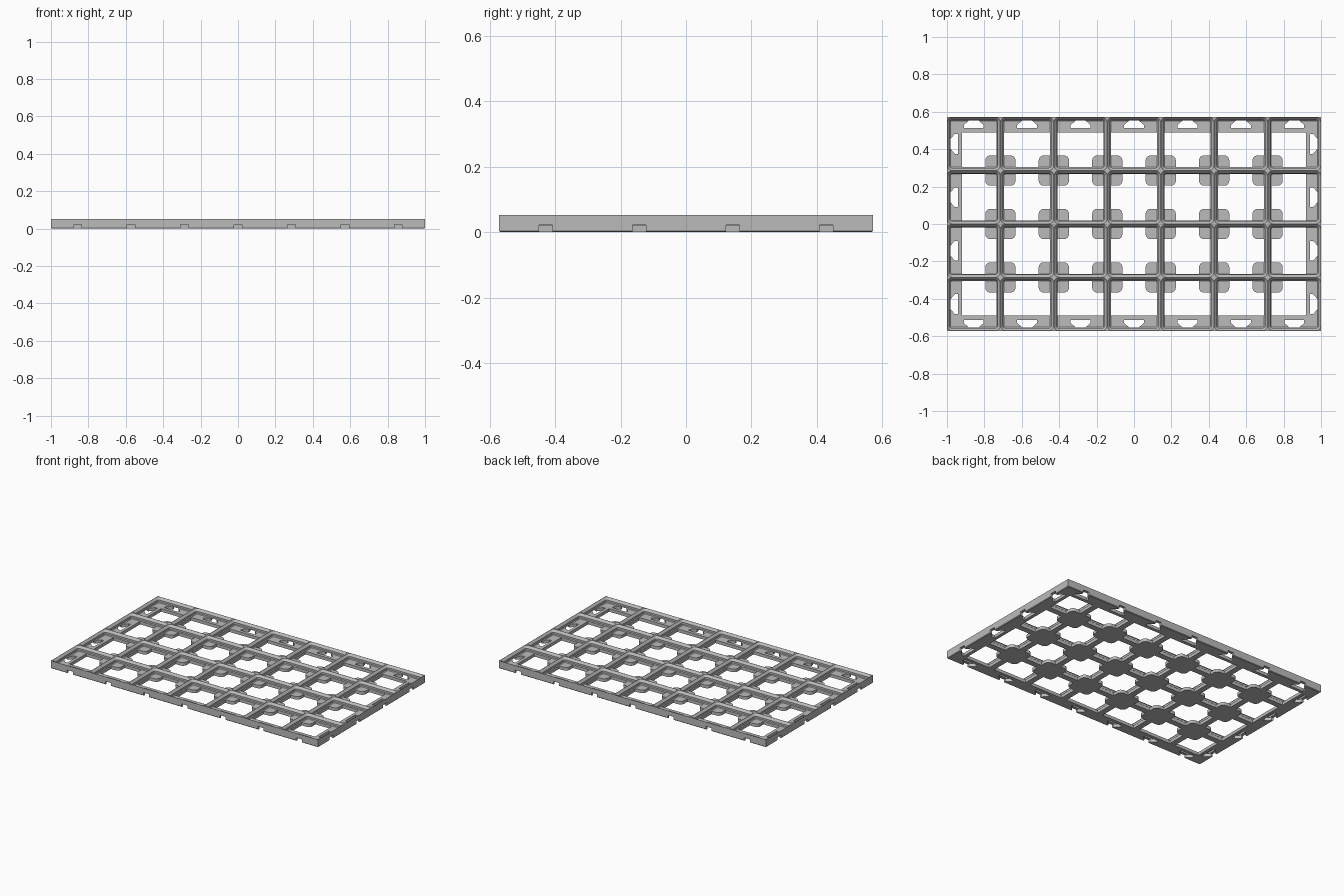
import bpy, bmesh, math

COLS, ROWS = 7, 4
CELL = 2 / COLS
HALF = CELL / 2
WIDTH, DEPTH = 1.0, CELL * ROWS / 2   # half sizes
TOP, FLOOR = 0.0526, 0.021            # rim height, ledge height
WALL, LEDGE, PAD = 0.0197, 0.081, 0.081

old = bpy.data.objects.get("Cube")
if old:
    bpy.data.objects.remove(old, do_unlink=True)

grey = bpy.data.materials.new("light grey plastic")
grey.use_nodes = True
grey.diffuse_color = (0.5, 0.5, 0.5, 1)
grey.node_tree.nodes["Principled BSDF"].inputs["Base Color"].default_value = (0.5, 0.5, 0.5, 1)


def loft(bm, loops):
    """Closed solid through a stack of (outline, height) loops."""
    rings = [[bm.verts.new((x, y, z)) for x, y in pts] for pts, z in loops]
    n = len(rings[0])
    for a, b in zip(rings, rings[1:]):
        for i in range(n):
            j = (i + 1) % n
            bm.faces.new((a[i], a[j], b[j], b[i]))
    bm.faces.new(rings[0][::-1])
    bm.faces.new(rings[-1])


def finish(bm, name):
    bmesh.ops.recalc_face_normals(bm, faces=bm.faces)
    mesh = bpy.data.meshes.new(name)
    bm.to_mesh(mesh)
    bm.free()
    obj = bpy.data.objects.new(name, mesh)
    bpy.context.collection.objects.link(obj)
    return obj


def arc(cx, cy, r, start, sweep, steps=4):
    angles = [math.radians(start + sweep * i / steps) for i in range(steps + 1)]
    return [(cx + r * math.cos(a), cy + r * math.sin(a)) for a in angles]


def rounded(cx, cy, h, r):
    pts = []
    for k, (sx, sy) in enumerate([(1, 1), (-1, 1), (-1, -1), (1, -1)]):
        pts += arc(cx + sx * (h - r), cy + sy * (h - r), r, 90 * k, 90)
    return pts


def rect(hx, hy):
    return [(-hx, -hy), (hx, -hy), (hx, hy), (-hx, hy)]


def opening(cx, cy, col, row):
    """Outline of the hole through one cell, leaving ledges and corner pads."""
    pts = []
    for k, (sx, sy) in enumerate([(1, 1), (-1, 1), (-1, -1), (1, -1)]):
        edge_x = col == (COLS - 1 if sx > 0 else 0)
        edge_y = row == (ROWS - 1 if sy > 0 else 0)
        if edge_x or edge_y:
            local = [(HALF - (LEDGE if edge_x else WALL), HALF - (LEDGE if edge_y else WALL))]
        else:
            r, p, w = 0.027, HALF - PAD, HALF - WALL
            local = [(w, p)] + arc(p + r, p + r, r, 270, -90) + [(p, w)]
        if sx * sy < 0:
            local.reverse()
        pts += [(cx + sx * x, cy + sy * y) for x, y in local]
    return pts


# Slab with a small chamfer around the foot
bm = bmesh.new()
loft(bm, [(rect(WIDTH - 0.004, DEPTH - 0.004), 0),
          (rect(WIDTH, DEPTH), 0.004), (rect(WIDTH, DEPTH), TOP)])
plate = finish(bm, "grid_baseplate")

# Stepped pockets and through openings for every cell
pockets, holes = bmesh.new(), bmesh.new()
profile = [(0.0194, FLOOR), (0.0146, 0.0258), (0.0146, 0.038), (0.001, TOP), (0.001, 0.07)]
for col in range(COLS):
    for row in range(ROWS):
        cx = (col + 0.5) * CELL - WIDTH
        cy = (row + 0.5) * CELL - DEPTH
        loft(pockets, [(rounded(cx, cy, HALF - d, 0.0272 - d), z) for d, z in profile])
        outline = opening(cx, cy, col, row)
        loft(holes, [(outline, -0.02), (outline, 0.025)])

# Flared connector slots under the outer walls
slots = bmesh.new()
half_slot = [(0.021, -0.02), (0.021, 0.014), (0.053, 0.042), (0.053, 0.059)]
slot = half_slot + [(-x, d) for x, d in reversed(half_slot)]
for side in (-1, 1):
    for col in range(COLS):
        c = (col + 0.5) * CELL - WIDTH
        pts = [(c + u, side * (DEPTH - d)) for u, d in slot]
        loft(slots, [(pts, -0.02), (pts, FLOOR + 0.0005)])
    for row in range(ROWS):
        c = (row + 0.5) * CELL - DEPTH
        pts = [(side * (WIDTH - d), c + u) for u, d in slot]
        loft(slots, [(pts, -0.02), (pts, FLOOR + 0.0005)])

# Cut everything out of the slab
cutters = [finish(pockets, "pocket_cutter"), finish(holes, "opening_cutter"),
           finish(slots, "slot_cutter")]
for cutter in cutters:
    cutter.hide_render = True
    mod = plate.modifiers.new(cutter.name, 'BOOLEAN')
    mod.operation, mod.solver, mod.object = 'DIFFERENCE', 'EXACT', cutter
bpy.context.view_layer.update()
result = bpy.data.meshes.new_from_object(plate.evaluated_get(bpy.context.evaluated_depsgraph_get()))
plate.modifiers.clear()
plate.data = result
for cutter in cutters:
    bpy.data.objects.remove(cutter, do_unlink=True)
plate.data.materials.clear()
plate.data.materials.append(grey)
